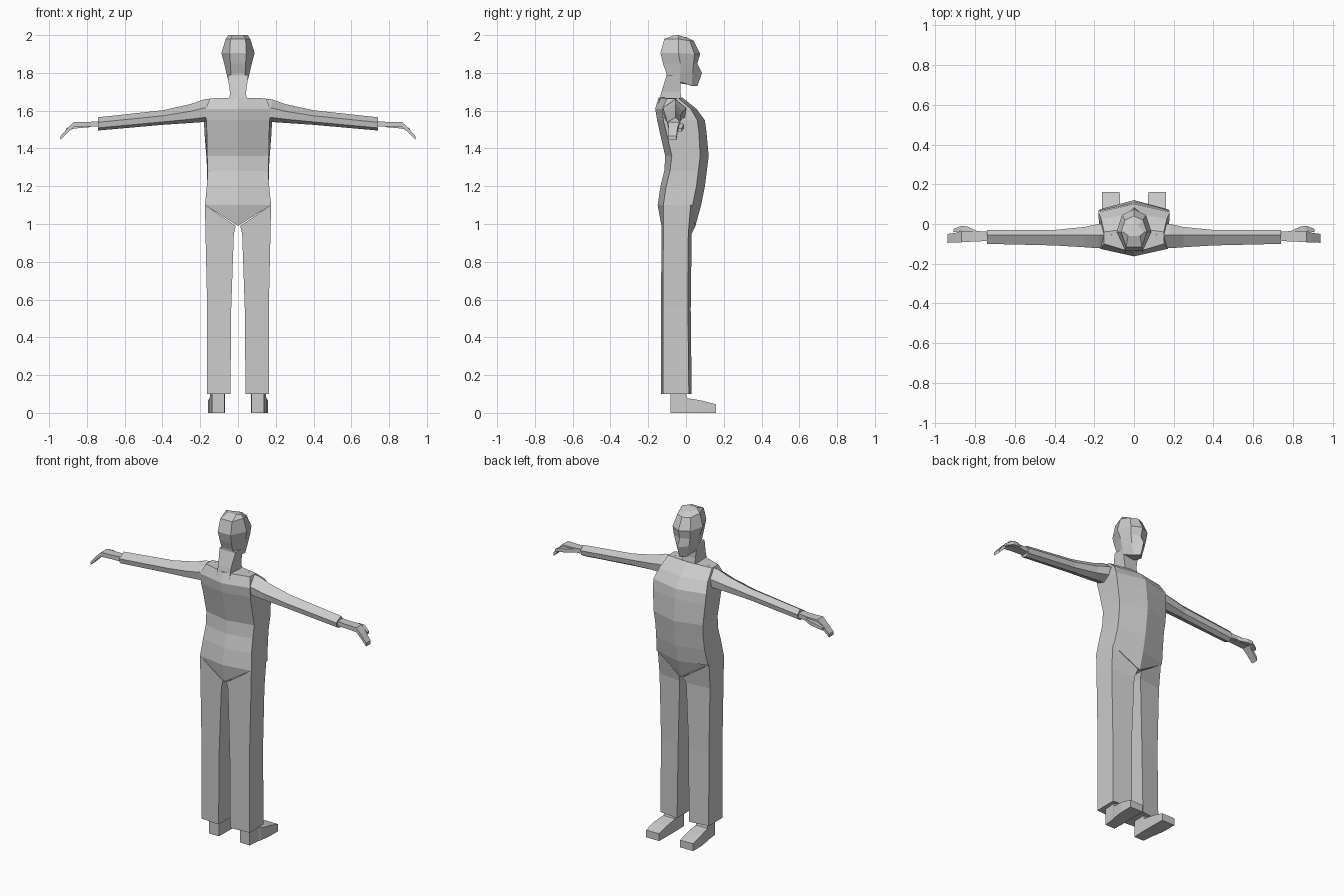
import bpy, bmesh

grey = bpy.data.materials.new("plain grey")
grey.diffuse_color = (0.6, 0.6, 0.6, 1)


def loft(name, rings, mirror=False):
    """Skin a list of point rings, cap both ends, optionally mirror across x."""
    bm = bmesh.new()
    loops = [[bm.verts.new(p) for p in ring] for ring in rings]
    n = len(loops[0])
    for a, b in zip(loops, loops[1:]):
        for i in range(n):
            j = (i + 1) % n
            bm.faces.new((a[i], a[j], b[j], b[i]))
    bm.faces.new(loops[0][::-1])
    bm.faces.new(loops[-1])
    bmesh.ops.recalc_face_normals(bm, faces=bm.faces)
    me = bpy.data.meshes.new(name)
    bm.to_mesh(me)
    bm.free()
    me.materials.append(grey)
    ob = bpy.data.objects.new(name, me)
    bpy.context.collection.objects.link(ob)
    if mirror:
        mod = ob.modifiers.new("mirror", "MIRROR")
        mod.use_mirror_merge = False
    return ob


def body_ring(z, zc, front, wf, fs, wb, bs, back):
    """Six-sided section with a centre ridge at the front and the back."""
    return [(0, front, zc), (wf, fs, z), (wb, bs, z),
            (0, back, zc), (-wb, bs, z), (-wf, fs, z)]


# Torso: side height, centre height, chest ridge, front corner, back corner, spine
loft("torso", [body_ring(*s) for s in (
    (1.10, 0.99, 0.05, 0.175, 0.025, 0.175, -0.12, -0.13),
    (1.10, 1.10, 0.08, 0.175, 0.035, 0.175, -0.12, -0.15),
    (1.20, 1.20, 0.10, 0.165, 0.055, 0.165, -0.105, -0.135),
    (1.28, 1.28, 0.11, 0.163, 0.065, 0.160, -0.085, -0.115),
    (1.36, 1.36, 0.12, 0.168, 0.075, 0.163, -0.075, -0.11),
    (1.49, 1.49, 0.108, 0.178, 0.068, 0.165, -0.105, -0.14),
    (1.55, 1.55, 0.10, 0.18, 0.06, 0.168, -0.12, -0.153),
    (1.61, 1.61, 0.055, 0.165, 0.025, 0.170, -0.125, -0.163),
    (1.665, 1.67, -0.02, 0.15, -0.04, 0.15, -0.10, -0.145))])

# Neck
loft("neck", [[(w, f, z), (w, b, z), (-w, b, z), (-w, f, z)] for z, w, f, b in (
    (1.64, 0.045, -0.02, -0.145),
    (1.70, 0.043, -0.03, -0.13),
    (1.79, 0.055, -0.03, -0.102))])


def head_ring(z, front, wf, fs, w, mid, wb, back, zf):
    """Seven-sided section with a nose ridge and a flat back."""
    return [(0, front, zf), (wf, fs, zf), (w, mid, z), (wb, back, z),
            (-wb, back, z), (-w, mid, z), (-wf, fs, zf)]


# Head, from the jaw to the crown
loft("head", [head_ring(*s) for s in (
    (1.755, 0.060, 0.028, 0.030, 0.050, -0.035, 0.035, -0.10, 1.73),
    (1.80, 0.085, 0.045, 0.035, 0.062, -0.03, 0.038, -0.105, 1.80),
    (1.85, 0.060, 0.055, 0.040, 0.073, -0.03, 0.040, -0.122, 1.85),
    (1.905, 0.075, 0.060, 0.045, 0.088, -0.04, 0.044, -0.135, 1.90),
    (1.98, 0.040, 0.045, 0.020, 0.065, -0.04, 0.040, -0.115, 1.97),
    (2.00, 0.000, 0.020, -0.010, 0.052, -0.04, 0.030, -0.06, 1.99))])


# Sleeves: x, top, bottom, back, front
def arm_ring(x, top, bottom, back, front):
    low = bottom + 0.2 * (top - bottom)
    high = bottom + 0.62 * (top - bottom)
    return [(x, -0.055, top), (x, back, high), (x, back + 0.006, low),
            (x, -0.06, bottom), (x, front - 0.006, low), (x, front, high)]


loft("sleeve", [arm_ring(*s) for s in (
    (0.11, 1.667, 1.53, -0.12, 0.0),
    (0.18, 1.660, 1.54, -0.122, 0.0),
    (0.25, 1.635, 1.535, -0.117, -0.015),
    (0.40, 1.602, 1.525, -0.108, -0.03),
    (0.74, 1.565, 1.495, -0.10, -0.03))], mirror=True)


def box_ring(x, back, front, bottom, top):
    return [(x, back, bottom), (x, front, bottom), (x, front, top), (x, back, top)]


# Hands with drooping fingers, and thumbs
loft("hand", [box_ring(*s) for s in (
    (0.72, -0.085, -0.04, 1.515, 1.545),
    (0.80, -0.088, -0.035, 1.515, 1.54),
    (0.87, -0.092, -0.035, 1.513, 1.54),
    (0.90, -0.092, -0.045, 1.485, 1.51),
    (0.94, -0.095, -0.05, 1.445, 1.465))], mirror=True)
loft("thumb", [box_ring(*s) for s in (
    (0.78, -0.055, -0.04, 1.513, 1.535),
    (0.84, -0.04, -0.012, 1.508, 1.53),
    (0.87, -0.035, -0.01, 1.505, 1.528),
    (0.91, -0.042, -0.025, 1.49, 1.505))], mirror=True)

# Trouser legs: outer x, outer z, inner x, inner z, outer and inner depth
loft("trouser_leg", [[(xo, bo, zo), (xo, fo, zo), (xi, fi, zi), (xi, bi, zi)]
     for xo, zo, xi, zi, bo, fo, bi, fi in (
    (0.175, 1.10, 0.012, 0.99, -0.12, 0.025, -0.13, 0.05),
    (0.172, 0.95, 0.022, 0.95, -0.12, 0.012, -0.13, 0.03),
    (0.163, 0.55, 0.036, 0.55, -0.122, 0.010, -0.132, 0.025),
    (0.165, 0.10, 0.040, 0.10, -0.122, 0.015, -0.132, 0.03))], mirror=True)

# Shoes: y, inner x, outer x, top
loft("shoe", [[(xi, y, 0), (xo, y, 0), (xo, y, top), (xi, y, top)]
     for y, xi, xo, top in (
    (-0.083, 0.072, 0.138, 0.12),
    (-0.005, 0.070, 0.145, 0.12),
    (0.005, 0.070, 0.150, 0.078),
    (0.08, 0.070, 0.160, 0.066),
    (0.16, 0.072, 0.160, 0.045))], mirror=True)
